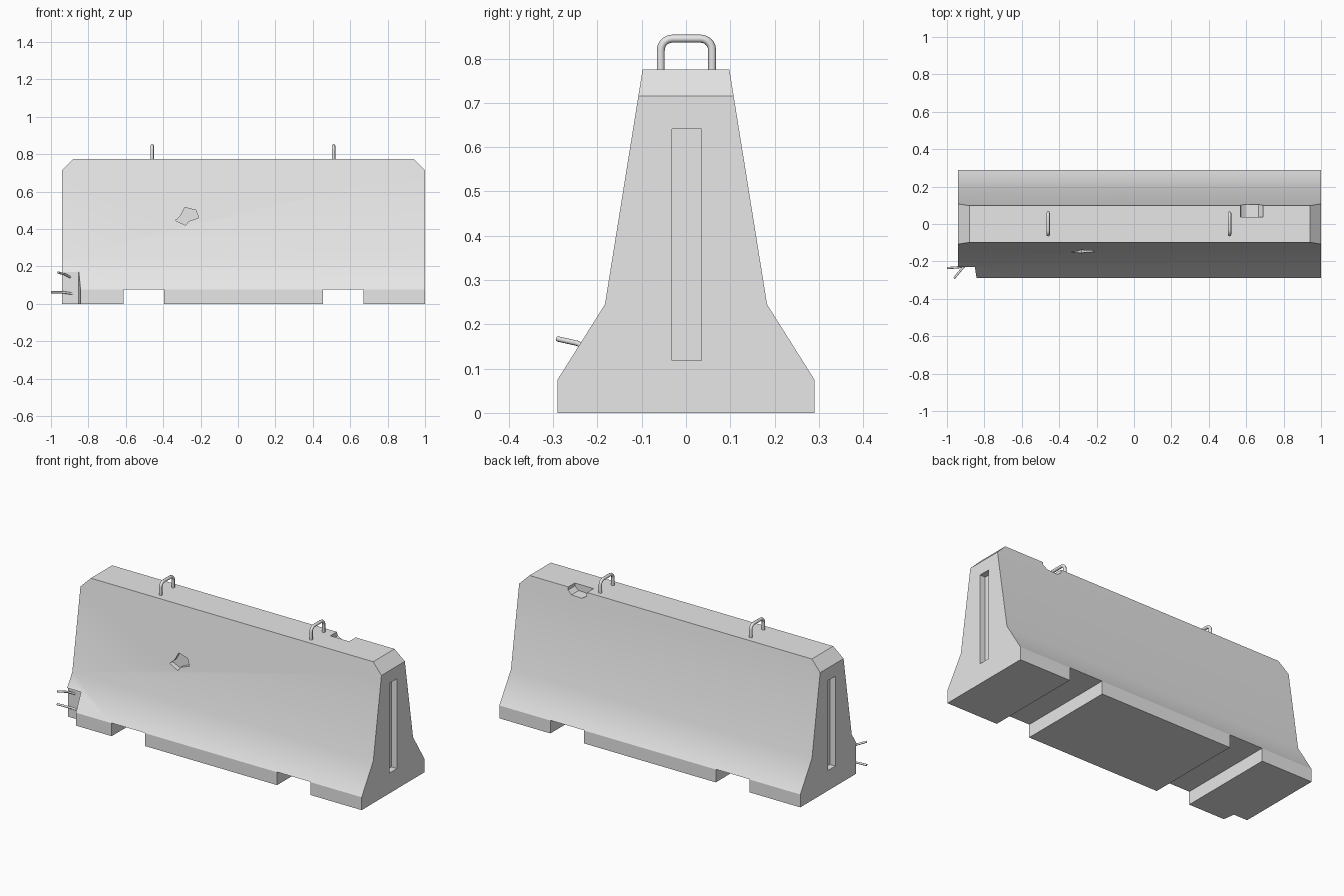
import bpy, bmesh, math
from mathutils import Vector

if "Cube" in bpy.data.objects:
    bpy.data.objects.remove(bpy.data.objects["Cube"], do_unlink=True)

GREY = 0.8
concrete = bpy.data.materials.new("concrete_grey")
concrete.use_nodes = True
concrete.diffuse_color = (GREY, GREY, GREY, 1)
concrete.node_tree.nodes["Principled BSDF"].inputs["Base Color"].default_value = (GREY, GREY, GREY, 1)

MID = 0.03           # centre of the block along x
HALF = 0.97          # half length of the block
TOP = 0.775


def select(ob):
    bpy.ops.object.select_all(action='DESELECT')
    ob.select_set(True)
    bpy.context.view_layer.objects.active = ob


def prism(name, points, direction, trims=()):
    """Extrude a planar outline, then trim it by planes (point, outward normal)."""
    bm = bmesh.new()
    face = bm.faces.new([bm.verts.new(p) for p in points])
    out = bmesh.ops.extrude_face_region(bm, geom=[face])
    bmesh.ops.translate(bm, vec=direction,
                        verts=[v for v in out["geom"] if isinstance(v, bmesh.types.BMVert)])
    for co, no in trims:
        cut = bmesh.ops.bisect_plane(bm, geom=bm.verts[:] + bm.edges[:] + bm.faces[:],
                                     plane_co=co, plane_no=no, clear_outer=True)
        rim = [e for e in cut["geom_cut"] if isinstance(e, bmesh.types.BMEdge)]
        bmesh.ops.contextual_create(bm, geom=rim)
    bmesh.ops.recalc_face_normals(bm, faces=bm.faces)
    mesh = bpy.data.meshes.new(name)
    bm.to_mesh(mesh)
    bm.free()
    mesh.materials.append(concrete)
    ob = bpy.data.objects.new(name, mesh)
    bpy.context.collection.objects.link(ob)
    return ob


def box(name, lo, hi):
    base = [(lo[0], lo[1], lo[2]), (hi[0], lo[1], lo[2]), (hi[0], hi[1], lo[2]), (lo[0], hi[1], lo[2])]
    return prism(name, base, (0, 0, hi[2] - lo[2]))


def carve(target, cutter):
    cutter.hide_render = True
    mod = target.modifiers.new("cut", 'BOOLEAN')
    mod.operation = 'DIFFERENCE'
    mod.solver = 'EXACT'
    mod.object = cutter
    select(target)
    bpy.ops.object.modifier_apply(modifier=mod.name)
    bpy.data.objects.remove(cutter, do_unlink=True)


def tube(name, points, radius):
    curve = bpy.data.curves.new(name, 'CURVE')
    curve.dimensions = '3D'
    curve.bevel_depth = radius
    curve.bevel_resolution = 2
    curve.use_fill_caps = True
    spline = curve.splines.new('POLY')
    spline.points.add(len(points) - 1)
    for p, co in zip(spline.points, points):
        p.co = (*co, 1)
    curve.materials.append(concrete)
    ob = bpy.data.objects.new(name, curve)
    bpy.context.collection.objects.link(ob)
    select(ob)
    bpy.ops.object.convert(target='MESH')
    bpy.ops.object.shade_smooth_by_angle(angle=math.radians(50))
    return ob


# Barrier block: stepped profile with sloped upper end corners
side = [(0.29, 0), (0.29, 0.075), (0.183, 0.245), (0.098, TOP)]
outline = side + [(-y, z) for y, z in reversed(side)]
corners = [((MID + s * HALF, 0, TOP - 0.06), (s, 0, 1)) for s in (-1, 1)]
body = prism("barrier_block", [(MID - HALF, y, z) for y, z in outline], (2 * HALF, 0, 0), corners)

# Forklift channels and end slots
for s in (-1, 1):
    x = MID + s * 0.533
    carve(body, box("channel_cutter", (x - 0.108, -0.5, -0.1), (x + 0.108, 0.5, 0.076)))
    x = MID + s * HALF
    carve(body, box("slot_cutter", (x - 0.035, -0.032, 0.118), (x + 0.035, 0.035, 0.641)))

# Broken lower corner
plan = [(-1.1, -0.222), (-0.852, -0.222), (-0.825, -0.4), (-1.1, -0.4)]
carve(body, prism("corner_cutter", [(x, y, -0.1) for x, y in plan], (0, 0, 0.27)))

# Chip in the front face
chip = [(-0.335, 0.445), (-0.28, 0.42), (-0.262, 0.442), (-0.21, 0.46),
        (-0.225, 0.5), (-0.285, 0.515), (-0.307, 0.47)]
carve(body, prism("chip_cutter", [(x, -0.3, z) for x, z in chip], (0, 0.175, 0)))

# Chip in the rear top edge
bite = [(0.565, 0.8), (0.572, 0.752), (0.6, 0.735), (0.665, 0.738), (0.69, 0.758), (0.69, 0.8)]
carve(body, prism("edge_chip_cutter", [(x, 0.038, z) for x, z in bite], (0, 0.2, 0)))

select(body)
bpy.ops.object.shade_smooth_by_angle(angle=math.radians(30))
weighted = body.modifiers.new("weighted_normals", 'WEIGHTED_NORMAL')
weighted.keep_sharp = True

# Lifting loops with rounded upper corners
BEND = 0.026
for name, s in (("right_lifting_loop", -1), ("left_lifting_loop", 1)):
    x = MID + s * 0.485 - 0.004
    path = [(x, -0.057, TOP - 0.03)]
    for y, start in ((-0.057 + BEND, 180), (0.059 - BEND, 90)):
        for i in range(6):
            a = math.radians(start - 18 * i)
            path.append((x, y + BEND * math.cos(a), 0.845 - BEND + BEND * math.sin(a)))
    path.append((x, 0.059, TOP - 0.03))
    tube(name, path, 0.009)

# Exposed reinforcing bars at the broken corner
tube("lower_bar", [(-1.0, -0.236, 0.062), (-0.935, -0.231, 0.061), (-0.872, -0.215, 0.052)], 0.006)
tube("upper_bar", [(-0.962, -0.29, 0.167), (-0.925, -0.245, 0.157), (-0.885, -0.205, 0.136)], 0.006)
